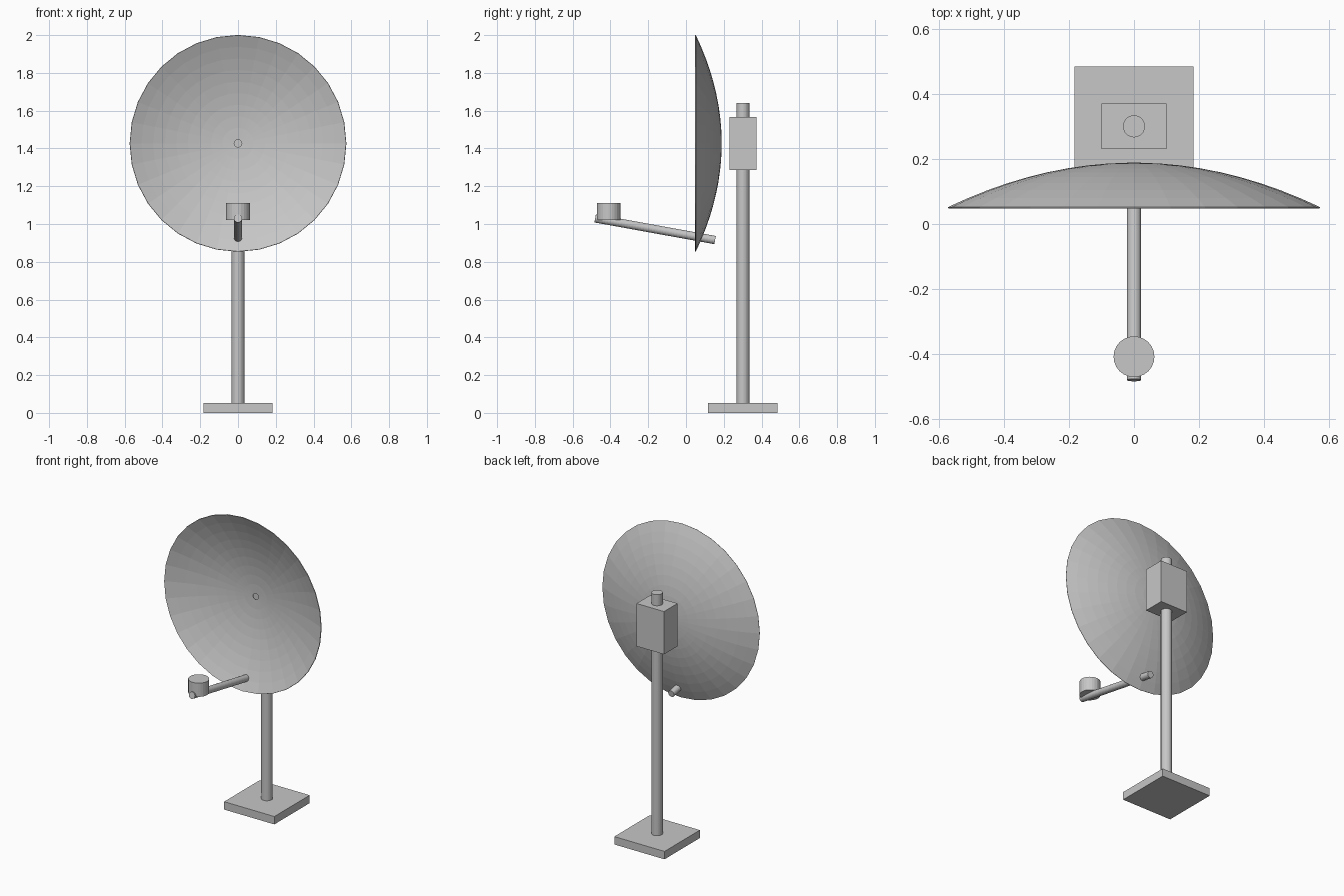
import bpy, bmesh, math
from mathutils import Vector

if "Cube" in bpy.data.objects:
    bpy.data.objects.remove(bpy.data.objects["Cube"])

grey = bpy.data.materials.new("light grey metal")
grey.diffuse_color = (0.57, 0.57, 0.57, 1)
grey.use_nodes = True
grey.node_tree.nodes["Principled BSDF"].inputs["Base Color"].default_value = grey.diffuse_color


def finish(name, bm):
    me = bpy.data.meshes.new(name)
    bm.to_mesh(me)
    bm.free()
    me.materials.append(grey)
    ob = bpy.data.objects.new(name, me)
    bpy.context.collection.objects.link(ob)
    return ob


def box(name, lo, hi):
    bm = bmesh.new()
    bmesh.ops.create_cube(bm, size=1)
    for v in bm.verts:
        v.co = Vector([l + (c + 0.5) * (h - l) for l, h, c in zip(lo, hi, v.co)])
    return finish(name, bm)


def rod(name, a, b, radius, sides=24):
    a, b = Vector(a), Vector(b)
    bm = bmesh.new()
    bmesh.ops.create_cone(bm, cap_ends=True, segments=sides, radius1=radius,
                          radius2=radius, depth=(b - a).length)
    turn = Vector((0, 0, 1)).rotation_difference(b - a)
    for v in bm.verts:
        v.co = turn @ v.co + (a + b) / 2
    return finish(name, bm)


# Ground plate, mast and the mounting box behind the dish
box("base_plate", (-0.183, 0.117, 0), (0.183, 0.485, 0.052))
rod("mast", (0, 0.301, 0.04), (0, 0.301, 1.64), 0.034)
box("mount_box", (-0.1, 0.231, 1.285), (0.1, 0.372, 1.567))

# Parabolic dish: thin shell facing -y with a small hole at its centre
R, DEPTH, RINGS, SIDES = 0.573, 0.137, 9, 32
bm = bmesh.new()
rings = []
for i in range(RINGS + 1):
    r = 0.02 + (R - 0.02) * i / RINGS
    y = 0.187 - DEPTH * (r / R) ** 2
    rings.append([bm.verts.new((r * math.sin(t), y, 1.427 + r * math.cos(t)))
                  for t in (2 * math.pi * k / SIDES for k in range(SIDES))])
for a, b in zip(rings, rings[1:]):
    for k in range(SIDES):
        n = (k + 1) % SIDES
        bm.faces.new((a[k], a[n], b[n], b[k]))
bmesh.ops.recalc_face_normals(bm, faces=bm.faces)
dish = finish("dish", bm)
shell = dish.modifiers.new("thickness", 'SOLIDIFY')
shell.thickness = 0.004
shell.offset = 0

# Feed arm passing through the dish, with the receiver on its end
rod("feed_arm", (0, 0.154, 0.915), (0, -0.481, 1.03), 0.022)
rod("receiver", (0, -0.409, 1.022), (0, -0.409, 1.112), 0.063)
